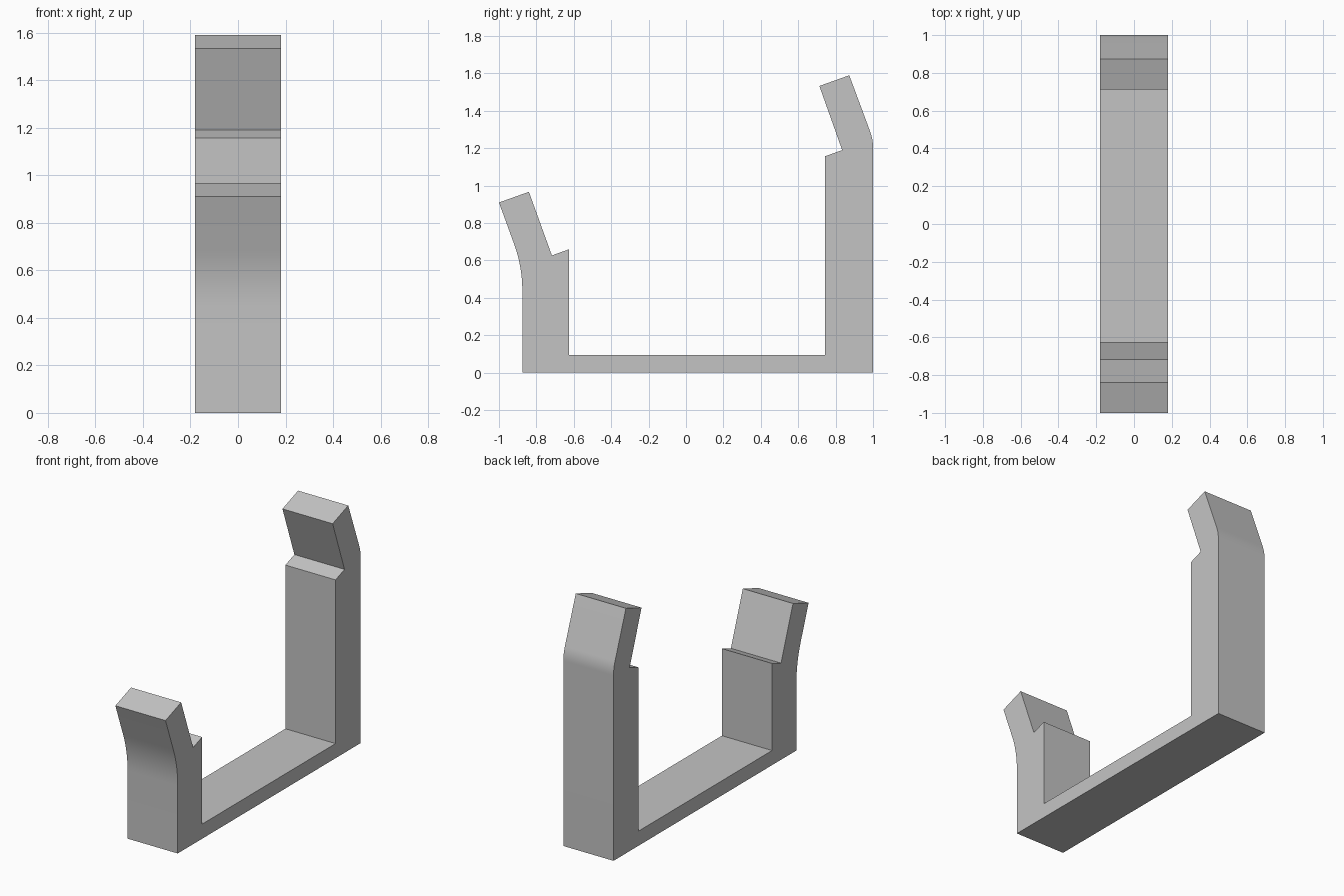
import bpy
import bmesh
from math import sin, cos, tan, radians
from mathutils import Vector

if "Cube" in bpy.data.objects:
    bpy.data.objects.remove(bpy.data.objects["Cube"])

HALF_WIDTH = 0.18
TILT = radians(20)

grey = bpy.data.materials.new("plain grey")
grey.use_nodes = True
colour = (0.55, 0.55, 0.55, 1)
grey.diffuse_color = colour
grey.node_tree.nodes["Principled BSDF"].inputs["Base Color"].default_value = colour


def bend(y, z, radius, steps=8):
    """Arc that starts upright at (y, z) and leans toward -y by the tilt."""
    angles = [TILT * i / steps for i in range(steps + 1)]
    return [(y - radius * (1 - cos(a)), z + radius * sin(a)) for a in angles]


# Side outline: base, tall back arm, short front arm, each with a leaning lip
back_arm = bend(1.0, 1.247 - 0.25 * tan(TILT / 2), 0.25) + [
    (0.873, 1.59), (0.713, 1.533), (0.835, 1.19), (0.743, 1.157)]
floor = [(0.743, 0.095), (-0.625, 0.095)]
front_arm = [(-0.625, 0.66), (-0.717, 0.627), (-0.84, 0.967), (-1.0, 0.91)]
front_arm += reversed(bend(-0.875, 0.44, 0.72))
outline = [(-0.875, 0), (1.0, 0)] + back_arm + floor + front_arm

# Extrude the outline across the width
bm = bmesh.new()
side = bm.faces.new([bm.verts.new((-HALF_WIDTH, y, z)) for y, z in outline])
grown = bmesh.ops.extrude_face_region(bm, geom=[side], use_keep_orig=True)
far_verts = [g for g in grown["geom"] if isinstance(g, bmesh.types.BMVert)]
bmesh.ops.translate(bm, verts=far_verts, vec=Vector((2 * HALF_WIDTH, 0, 0)))
bmesh.ops.recalc_face_normals(bm, faces=bm.faces)

mesh = bpy.data.meshes.new("double_hook_bracket")
bm.to_mesh(mesh)
bm.free()
mesh.materials.append(grey)
bracket = bpy.data.objects.new("double_hook_bracket", mesh)
bpy.context.collection.objects.link(bracket)

# Smooth the bends, keep the corners sharp
bpy.ops.object.select_all(action="DESELECT")
bracket.select_set(True)
bpy.context.view_layer.objects.active = bracket
bpy.ops.object.shade_smooth_by_angle(angle=radians(15))
